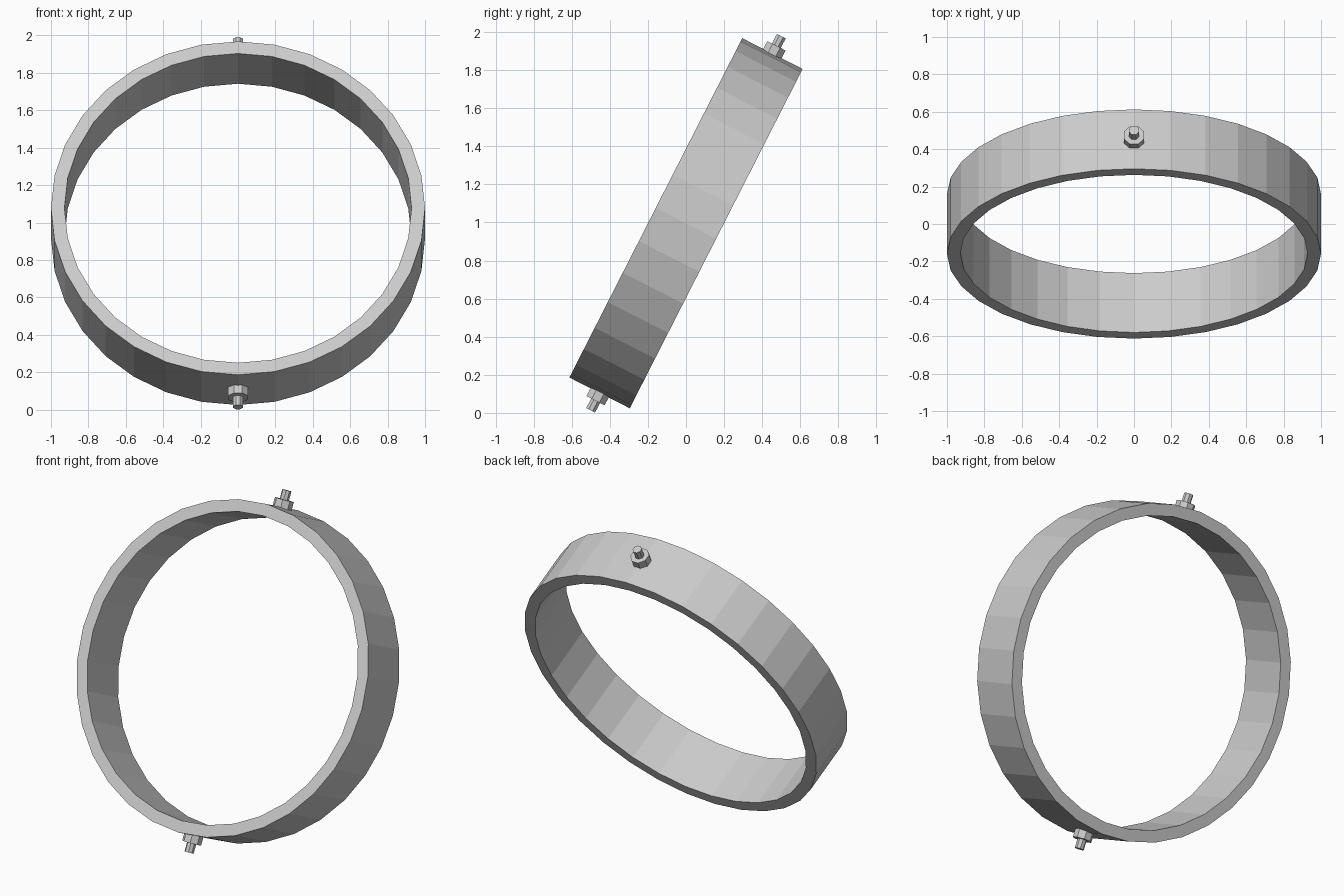
import bpy, bmesh, math
from mathutils import Matrix

if "Cube" in bpy.data.objects:
    bpy.data.objects.remove(bpy.data.objects["Cube"])

# Everything is modelled upright (ring axis along y), then tilted about x
TILT = Matrix.Translation((0, 0, 0.996)) @ Matrix.Rotation(math.radians(-27), 4, 'X')
SIDES, R_OUT, R_IN, HALF_W = 32, 1.0, 0.928, 0.178


def finish(name, bm):
    bmesh.ops.recalc_face_normals(bm, faces=bm.faces)
    mesh = bpy.data.meshes.new(name)
    bm.to_mesh(mesh)
    bm.free()
    obj = bpy.data.objects.new(name, mesh)
    bpy.context.collection.objects.link(obj)
    obj.matrix_world = TILT
    return obj


# Flat-sided ring band: a rectangular section swept around the axis
bm = bmesh.new()
section = [(R_IN, -HALF_W), (R_OUT, -HALF_W), (R_OUT, HALF_W), (R_IN, HALF_W)]
loops = []
for i in range(SIDES):
    a = 2 * math.pi * i / SIDES
    loops.append([bm.verts.new((r * math.sin(a), y, r * math.cos(a))) for r, y in section])
for i in range(SIDES):
    p, q = loops[i], loops[(i + 1) % SIDES]
    for k in range(4):
        m = (k + 1) % 4
        bm.faces.new((p[k], p[m], q[m], q[k]))
finish("ring_band", bm)


# Pivot hardware on opposite ends of the ring
def stud(name, radius, start, end, sides, flip):
    bm = bmesh.new()
    place = (Matrix.Rotation(math.pi if flip else 0, 4, 'X')
             @ Matrix.Translation((0, 0, (start + end) / 2))
             @ Matrix.Rotation(math.pi / sides, 4, 'Z'))
    bmesh.ops.create_cone(bm, cap_ends=True, segments=sides, radius1=radius,
                          radius2=radius, depth=end - start, matrix=place)
    finish(name, bm)


for label, flip in (("upper", False), ("lower", True)):
    stud(label + "_pivot_nut", 0.058, 0.985, 1.046, 8, flip)
    stud(label + "_pivot_pin", 0.028, 0.985, 1.103, 8, flip)
